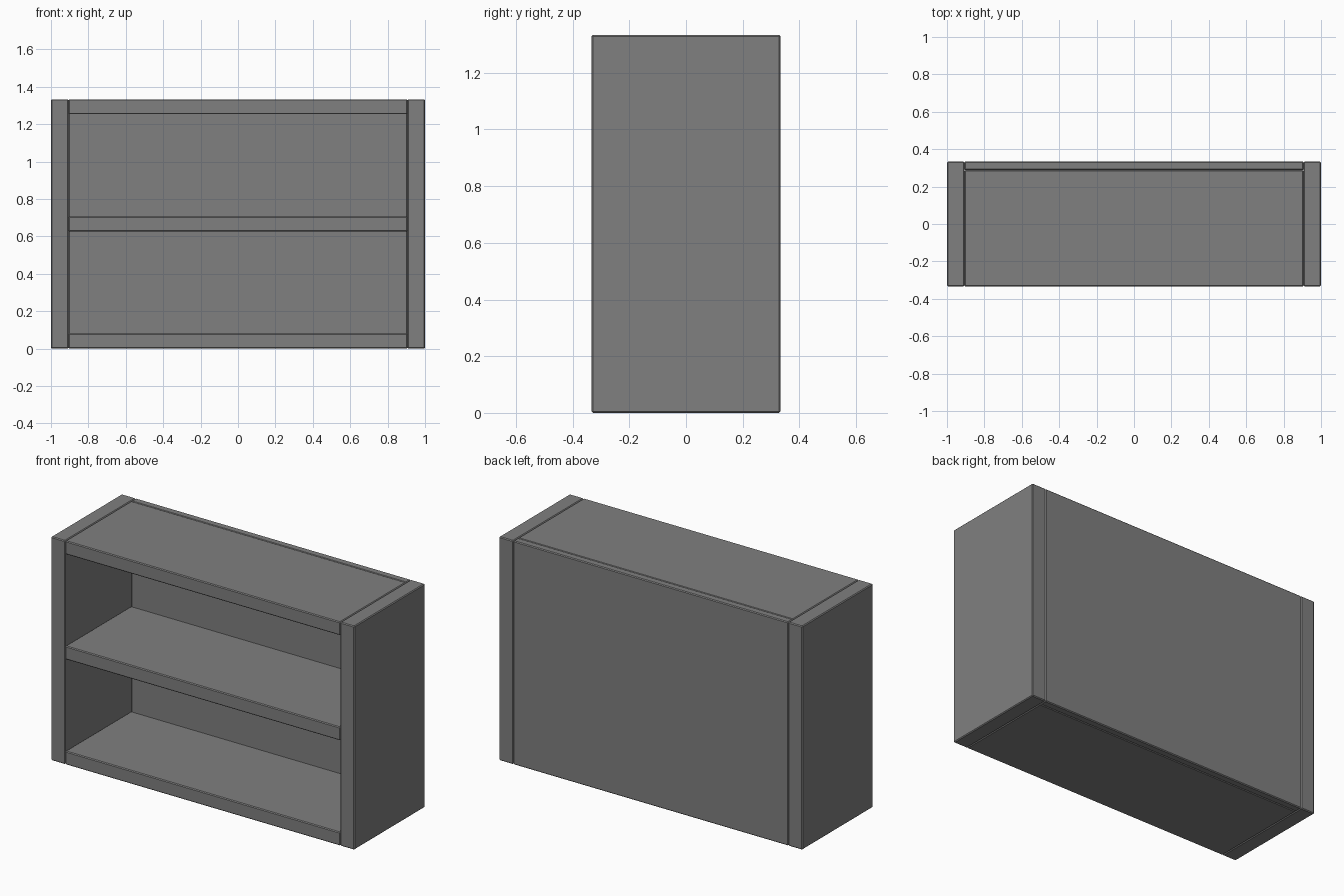
import bpy

if "Cube" in bpy.data.objects:
    bpy.data.objects.remove(bpy.data.objects["Cube"])

W, D, H = 2.0, 0.6667, 1.3333   # overall size
SIDE, SHELF, BACK = 0.0933, 0.08, 0.0455   # board thicknesses
BEVEL = 0.005

grey = bpy.data.materials.new("mid_grey")
grey.diffuse_color = (0.214, 0.214, 0.214, 1)
grey.use_nodes = True
grey.node_tree.nodes["Principled BSDF"].inputs["Base Color"].default_value = grey.diffuse_color


def board(name, lo, hi):
    """Box between two corners with a tiny chamfer on every edge."""
    size = [b - a for a, b in zip(lo, hi)]
    centre = [(a + b) / 2 for a, b in zip(lo, hi)]
    bpy.ops.mesh.primitive_cube_add(size=1, location=centre)
    ob = bpy.context.object
    ob.name = name
    ob.scale = size
    bpy.ops.object.transform_apply(location=False, rotation=False, scale=True)
    ob.data.materials.append(grey)
    mod = ob.modifiers.new("chamfer", 'BEVEL')
    mod.width = BEVEL
    mod.segments = 1
    return ob


inner = W / 2 - SIDE
back_y = D / 2 - BACK

# Side panels
board("left_side", (-W / 2, -D / 2, 0), (-inner, D / 2, H))
board("right_side", (inner, -D / 2, 0), (W / 2, D / 2, H))

# Back panel between the sides
board("back_panel", (-inner, back_y, 0), (inner, D / 2, H))

# Bottom, middle and top boards
for name, z in (("bottom_board", 0), ("middle_shelf", (H - SHELF) / 2),
                ("top_board", H - SHELF)):
    board(name, (-inner, -D / 2, z), (inner, back_y, z + SHELF))
